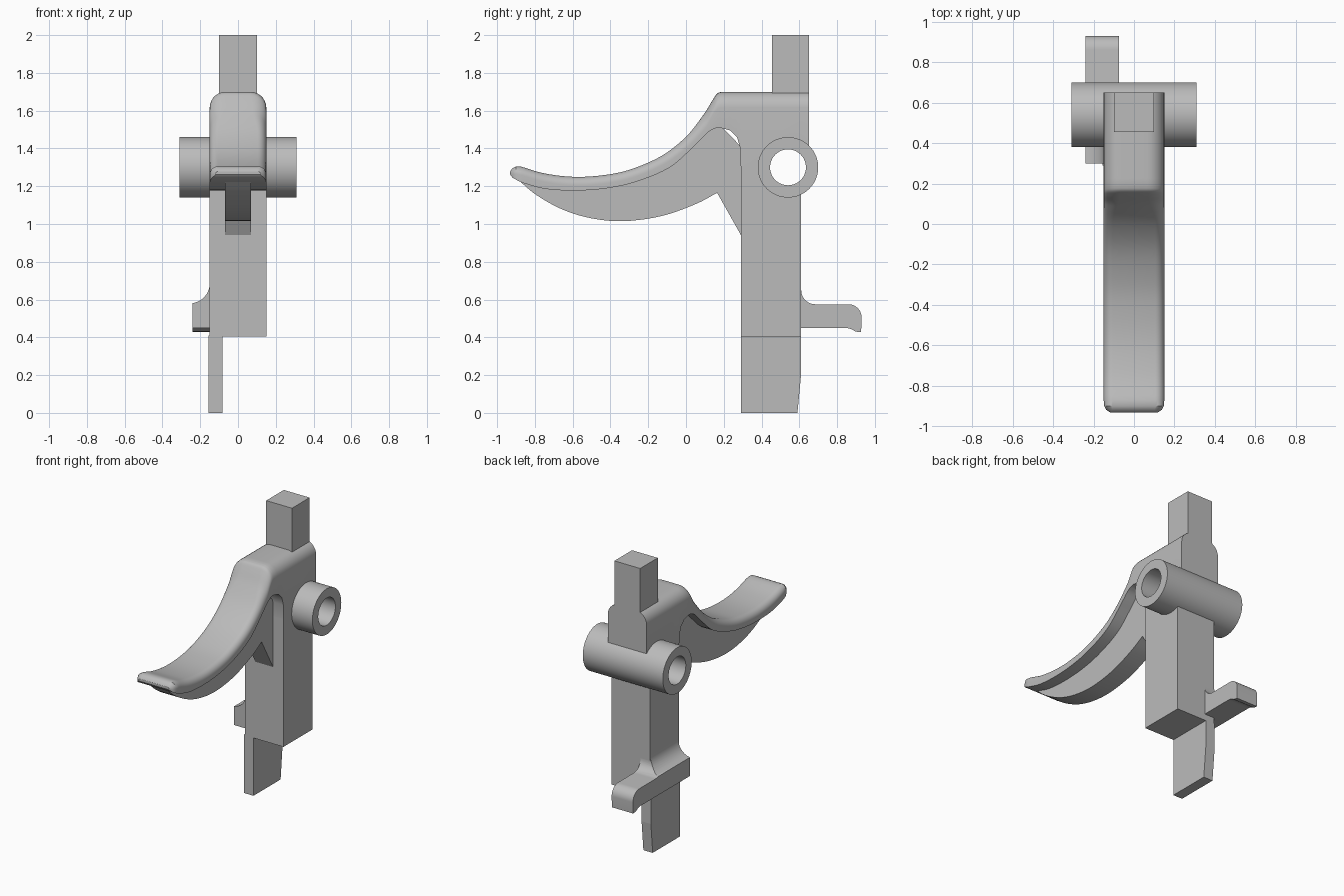
import bpy, bmesh, math
from mathutils import Vector

if "Cube" in bpy.data.objects:
    bpy.data.objects.remove(bpy.data.objects["Cube"])

GREY = (0.5, 0.5, 0.5, 1)
steel = bpy.data.materials.new("plain grey")
steel.use_nodes = True
steel.diffuse_color = GREY
steel.node_tree.nodes["Principled BSDF"].inputs["Base Color"].default_value = GREY


def finish(name, bm):
    bmesh.ops.recalc_face_normals(bm, faces=bm.faces)
    mesh = bpy.data.meshes.new(name)
    bm.to_mesh(mesh)
    bm.free()
    mesh.materials.append(steel)
    ob = bpy.data.objects.new(name, mesh)
    bpy.context.collection.objects.link(ob)
    return ob


def loft(name, rings):
    """Skin a row of closed rings and cap both ends."""
    bm = bmesh.new()
    rows = [[bm.verts.new(p) for p in ring] for ring in rings]
    for a, b in zip(rows, rows[1:]):
        for i in range(len(a)):
            j = (i + 1) % len(a)
            bm.faces.new((a[i], a[j], b[j], b[i]))
    bm.faces.new(rows[0])
    bm.faces.new(rows[-1])
    return finish(name, bm)


def side_prism(name, yz, x0, x1):
    return loft(name, [[(x, y, z) for y, z in yz] for x in (x0, x1)])


def front_prism(name, xz, y0, y1):
    return loft(name, [[(x, y, z) for x, z in xz] for y in (y0, y1)])


def box(name, x0, x1, y0, y1, z0, z1):
    return side_prism(name, [(y0, z0), (y1, z0), (y1, z1), (y0, z1)], x0, x1)


def arc(cx, cy, r, a0, a1, n=10):
    angles = [math.radians(a0 + (a1 - a0) * i / n) for i in range(n + 1)]
    return [(cx + r * math.cos(a), cy + r * math.sin(a)) for a in angles]


def spline(keys, n=5):
    """Catmull-Rom through tuples of any length."""
    pts = [Vector(k) for k in keys]
    pts = [pts[0] * 2 - pts[1]] + pts + [pts[-1] * 2 - pts[-2]]
    out = []
    for a, b, c, d in zip(pts, pts[1:], pts[2:], pts[3:]):
        for i in range(n):
            t = i / n
            out.append((b * 2 + (c - a) * t + (a * 2 - b * 5 + c * 4 - d) * t * t
                        + (b * 3 - a - c * 3 + d) * t ** 3) / 2)
    return out + [pts[-2]]


def boolean(ob, other, operation):
    mod = ob.modifiers.new("cut", "BOOLEAN")
    mod.object, mod.operation, mod.solver = other, operation, "EXACT"
    bpy.context.view_layer.objects.active = ob
    bpy.ops.object.modifier_apply(modifier=mod.name)
    bpy.data.objects.remove(other)


def smooth(ob):
    bpy.ops.object.select_all(action="DESELECT")
    ob.select_set(True)
    bpy.context.view_layer.objects.active = ob
    bpy.ops.object.shade_smooth_by_angle(angle=math.radians(32))


W = 0.15                     # half width of body and finger lever
PIN_Y, PIN_Z = 0.54, 1.30    # pivot centre

# Finger lever and upper body: stations of top y, z and bottom y, z
shoulder = [(0.65, 1.70, 0.65, PIN_Z), (0.29, 1.70, 0.29, PIN_Z),
            (0.285, 1.70, 0.288, 1.40), (0.26, 1.70, 0.27, 1.46),
            (0.225, 1.70, 0.235, 1.495)]
curve = spline([(0.19, 1.70, 0.18, 1.51), (0.165, 1.69, 0.16, 1.508),
                (0.14, 1.655, 0.14, 1.50), (0.09, 1.575, 0.11, 1.48),
                (0.0, 1.462, 0.05, 1.42), (-0.13, 1.36, -0.085, 1.30),
                (-0.30, 1.287, -0.27, 1.222), (-0.45, 1.257, -0.435, 1.187),
                (-0.60, 1.25, -0.60, 1.177), (-0.75, 1.268, -0.75, 1.187),
                (-0.87, 1.303, -0.865, 1.218)])
tip = [(-0.90, 1.305, -0.895, 1.232), (-0.92, 1.295, -0.918, 1.245),
       (-0.931, 1.278, -0.931, 1.262)]


def rounded_section(station, half, radius):
    top, low = Vector((0, *station[:2])), Vector((0, *station[2:]))
    up = top - low
    height = up.length
    up.normalize()
    r = min(radius, height * 0.7)
    right = arc(half - r, height - r, r, 0, 90, 7)
    outline = [(half, 0)] + right + [(-x, h) for x, h in reversed(right)] + [(-half, 0)]
    return [low + up * h + Vector((x, 0, 0)) for x, h in outline]


rings = []
for s in shoulder + [tuple(c) for c in curve]:
    blend = min(1, max(0, (s[0] + 0.05) / 0.22))
    rings.append(rounded_section(s, W, 0.045 + 0.04 * blend))
for s, half in zip(tip, (0.148, 0.137, 0.118)):
    rings.append(rounded_section(s, half, 0.04))
lever = loft("finger_lever", rings)

# Lower body
body = box("body", -W, W, 0.29, 0.61, 0.405, PIN_Z)

# Clear both body pieces inside the pivot tube
for ob in (lever, body):
    bore = side_prism("bore_cutter", arc(PIN_Y, PIN_Z, 0.125, 0, 345, 23), -0.5, 0.5)
    bore.hide_render = True
    boolean(ob, bore, "DIFFERENCE")

# Hollow pivot tube: closed ring of four-point sections
bm = bmesh.new()
N = 64
sections = []
for i in range(N):
    a = math.tau * i / N
    sections.append([bm.verts.new((x, PIN_Y + r * math.cos(a), PIN_Z + r * math.sin(a)))
                     for x, r in ((-0.31, 0.16), (0.31, 0.16), (0.31, 0.095), (-0.31, 0.095))])
for i in range(N):
    p, q = sections[i], sections[(i + 1) % N]
    for k in range(4):
        m = (k + 1) % 4
        bm.faces.new((p[k], p[m], q[m], q[k]))
tube = finish("pivot_tube", bm)

# Stiffening web below the lever
belly = spline([(0.165, 1.165), (0.05, 1.105), (-0.13, 1.042), (-0.33, 1.015),
                (-0.50, 1.03), (-0.65, 1.075), (-0.79, 1.152), (-0.89, 1.235)])
inside = [(c[2], c[3] + 0.015) for c in reversed(curve)]
web = side_prism("web", [(0.30, 1.40), (0.30, 0.925)] + [tuple(p) for p in belly] + inside,
                 -0.068, 0.068)

# Top post and bottom tab
box("top_post", -0.1, 0.1, 0.455, 0.65, 1.67, 2.0)
side_prism("bottom_tab", [(0.29, 0), (0.59, 0), (0.61, 0.21), (0.61, 0.41), (0.29, 0.41)],
           -0.155, -0.083)

# Side arm: its side outline intersected with its front outline
arm = side_prism("side_arm",
                 [(0.30, 0.45), (0.84, 0.45)] + arc(0.84, 0.36, 0.09, 80, 52, 5)
                 + [(0.927, 0.427)] + arc(0.86, 0.505, 0.07, 0, 90)
                 + arc(0.685, 0.65, 0.075, 270, 180) + [(0.605, 0.75), (0.30, 0.75)],
                 -0.4, 0.1)
front = front_prism("arm_cutter",
                    [(-0.24, 0.3), (-0.24, 0.58)] + arc(-0.255, 0.685, 0.105, 278, 360)
                    + [(-0.075, 0.69), (-0.075, 0.3)], 0.1, 1.1)
front.hide_render = True
boolean(arm, front, "INTERSECT")

for ob in (lever, tube, web, arm):
    smooth(ob)
